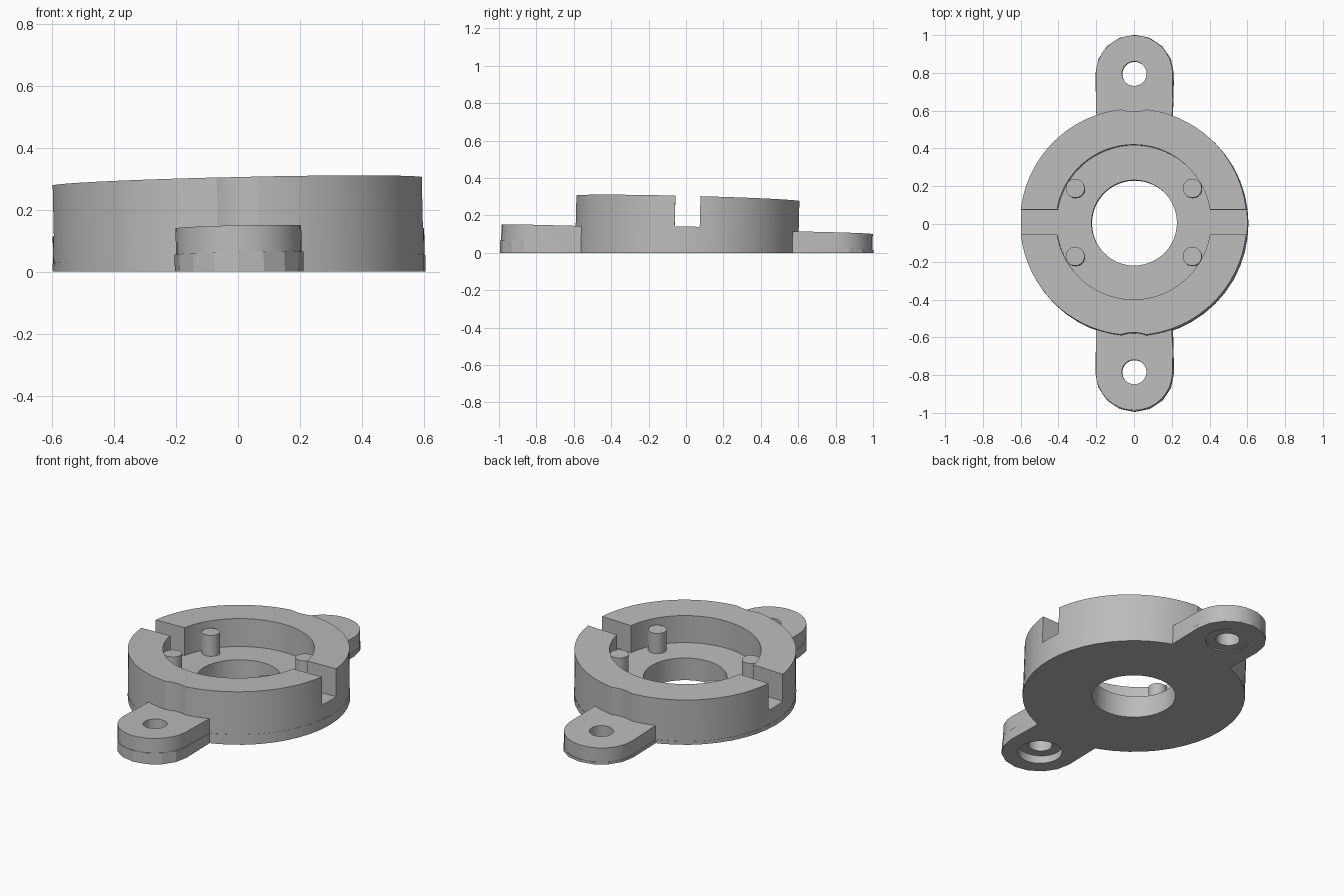
import bpy, bmesh, math
from mathutils import Matrix, Vector

if "Cube" in bpy.data.objects:
    bpy.data.objects.remove(bpy.data.objects["Cube"])

grey = bpy.data.materials.new("plain grey")
grey.use_nodes = True
grey.diffuse_color = (0.5, 0.5, 0.5, 1)
grey.node_tree.nodes["Principled BSDF"].inputs["Base Color"].default_value = (0.5, 0.5, 0.5, 1)

# The whole part leans slightly; its underside is then cut flat at the ground
up = Vector((-0.0225, 0.025, 1)).normalized()
LEAN = Matrix.Translation((0.004, 0.003, 0)) @ Vector((0, 0, 1)).rotation_difference(up).to_matrix().to_4x4()
LOW, FLOOR, RIM, PIN, EAR_Y = -0.15, 0.127, 0.291, 0.25, 0.79


def prism(name, points, z0, z1, lean=True):
    """Extrude a flat outline between two heights."""
    bm = bmesh.new()
    face = bm.faces.new([bm.verts.new((x, y, z0)) for x, y in points])
    top = bmesh.ops.extrude_face_region(bm, geom=[face])["geom"]
    bmesh.ops.translate(bm, vec=(0, 0, z1 - z0), verts=[v for v in top if isinstance(v, bmesh.types.BMVert)])
    bmesh.ops.recalc_face_normals(bm, faces=bm.faces)
    if lean:
        bm.transform(LEAN)
    mesh = bpy.data.meshes.new(name)
    bm.to_mesh(mesh)
    bm.free()
    mesh.materials.append(grey)
    obj = bpy.data.objects.new(name, mesh)
    bpy.context.collection.objects.link(obj)
    return obj


def circle(x, y, r, n):
    return [(x + r * math.cos(2 * math.pi * i / n), y + r * math.sin(2 * math.pi * i / n)) for i in range(n)]


def box(x, y):
    return [(-x, -y), (x, -y), (x, y), (-x, y)]


def ear(side, r, n):
    """Tab outline: round outer end, straight sides running into the ring."""
    arc = [(r * math.cos(math.pi * i / n), side * (EAR_Y + r * math.sin(math.pi * i / n))) for i in range(n + 1)]
    return arc + [(-0.2, side * 0.45), (0.2, side * 0.45)]


def combine(target, tool, operation):
    mod = target.modifiers.new("cut", "BOOLEAN")
    mod.operation, mod.object, mod.solver = operation, tool, "EXACT"
    bpy.ops.object.select_all(action="DESELECT")
    bpy.context.view_layer.objects.active = target
    target.select_set(True)
    bpy.ops.object.modifier_apply(modifier=mod.name)
    bpy.data.objects.remove(tool)


def finish(obj):
    bpy.ops.object.select_all(action="DESELECT")
    bpy.context.view_layer.objects.active = obj
    obj.select_set(True)
    bpy.ops.object.shade_smooth_by_angle(angle=math.radians(20))


# Ring with its cavity, cross slot and screw head clearances
body = prism("ring_body", circle(0, 0, 0.6, 128), LOW, RIM)
combine(body, prism("cavity", circle(0, 0, 0.41, 96), FLOOR, 1), "DIFFERENCE")
combine(body, prism("slot", box(0.9, 0.067), FLOOR, 1), "DIFFERENCE")
for side in (-1, 1):
    combine(body, prism("clearance", circle(0, side * EAR_Y, 0.205, 64), FLOOR - 0.002, 1), "DIFFERENCE")

# Coarser base layer and mounting ears
combine(body, prism("base_layer", circle(0, 0, 0.602, 48), LOW - 0.01, 0.04), "UNION")
for side in (-1, 1):
    combine(body, prism("ear", ear(side, 0.203, 16), LOW - 0.02, FLOOR - 0.002), "UNION")
    combine(body, prism("ear_base", ear(side, 0.208, 8), LOW - 0.03, 0.04), "UNION")

# Centre hole, screw holes and counterbores underneath
combine(body, prism("centre_hole", circle(0, 0, 0.226, 96), -1, 1), "DIFFERENCE")
for side in (-1, 1):
    combine(body, prism("screw_hole", circle(0, side * EAR_Y, 0.065, 32), -1, 1), "DIFFERENCE")
    combine(body, prism("counterbore", circle(0, side * EAR_Y, 0.12, 32), -1, 0.025), "DIFFERENCE")

# Flat underside
combine(body, prism("ground_cut", box(2, 2), -2, 0, lean=False), "DIFFERENCE")
finish(body)

# Four locating pins on the cavity floor
for sx, sx_name in ((-1, "right"), (1, "left")):
    for sy, sy_name in ((-1, "front"), (1, "back")):
        finish(prism(f"pin_{sy_name}_{sx_name}", circle(sx * 0.31, sy * 0.18, 0.05, 32), FLOOR - 0.02, PIN))
